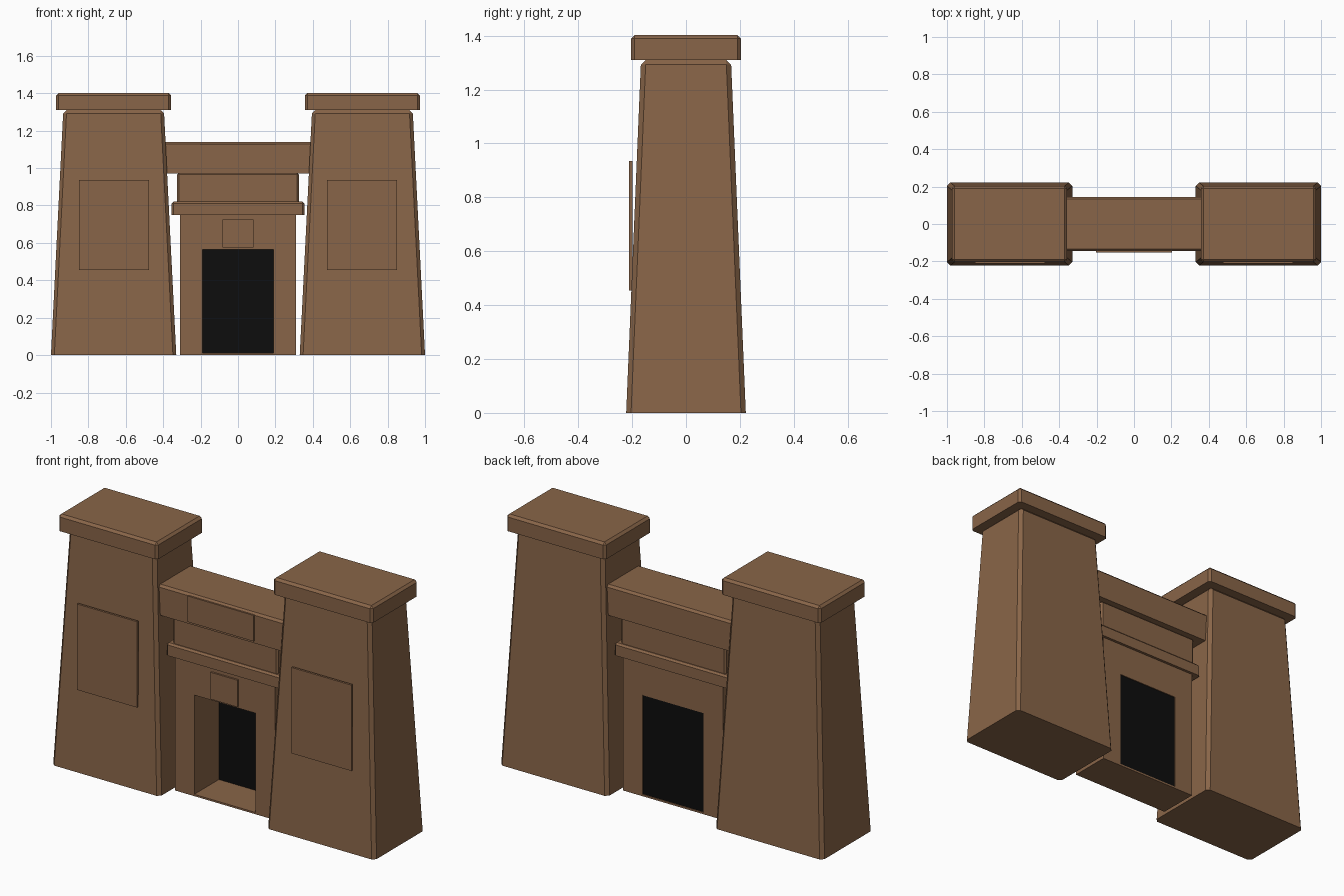
import bpy, bmesh

if "Cube" in bpy.data.objects:
    bpy.data.objects.remove(bpy.data.objects["Cube"])


def material(name, colour):
    m = bpy.data.materials.new(name)
    m.diffuse_color = (*colour, 1.0)
    m.use_nodes = True
    m.node_tree.nodes["Principled BSDF"].inputs["Base Color"].default_value = m.diffuse_color
    return m


SANDSTONE = material("sandstone brown", (0.25, 0.13, 0.065))
DARK = material("doorway black", (0.004, 0.004, 0.004))


def finish(bm, name, mat):
    bmesh.ops.recalc_face_normals(bm, faces=bm.faces)
    me = bpy.data.meshes.new(name)
    bm.to_mesh(me)
    bm.free()
    me.materials.append(mat)
    ob = bpy.data.objects.new(name, me)
    bpy.context.collection.objects.link(ob)
    return ob


def block(name, cx, half_x, y0, y1, z0, z1, bevel=0.0, top=None, mat=SANDSTONE):
    """Box, optionally tapered to half sizes 'top', chamfered on all but its bottom edges."""
    bm = bmesh.new()
    bmesh.ops.create_cube(bm, size=2)
    cy, hy = (y0 + y1) / 2, (y1 - y0) / 2
    for v in bm.verts:
        hx_, hy_ = top if (top and v.co.z > 0) else (half_x, hy)
        v.co = (cx + v.co.x * hx_, cy + v.co.y * hy_, z1 if v.co.z > 0 else z0)
    if bevel:
        edges = [e for e in bm.edges if max(v.co.z for v in e.verts) > z0 + 1e-5]
        bmesh.ops.bevel(bm, geom=edges, offset=bevel, segments=1, affect='EDGES')
    return finish(bm, name, mat)


# Twin tapered towers with cap slabs and raised front panels
for side, s in (("left", -1), ("right", 1)):
    block(f"{side}_tower", s * 0.665, 0.335, -0.222, 0.222, 0, 1.31,
          bevel=0.018, top=(0.269, 0.167))
    block(f"{side}_tower_cap", s * 0.665, 0.307, -0.204, 0.204, 1.31, 1.402, bevel=0.013)
    block(f"{side}_tower_panel", s * 0.663, 0.186, -0.211, -0.199, 0.455, 0.935)

# Gate wall: an upside-down U profile extruded through its depth
profile = [(-0.31, 0), (-0.19, 0), (-0.19, 0.565), (0.19, 0.565),
           (0.19, 0), (0.31, 0), (0.31, 0.755), (-0.31, 0.755)]
bm = bmesh.new()
face = bm.faces.new([bm.verts.new((x, -0.115, z)) for x, z in profile])
ext = bmesh.ops.extrude_face_region(bm, geom=[face])
for v in (g for g in ext["geom"] if isinstance(g, bmesh.types.BMVert)):
    v.co.y = 0.115
bm.faces.ensure_lookup_table()
finish(bm, "gate_wall", SANDSTONE)

# Threshold and dark doorway near the back of the opening
block("threshold", 0, 0.19, -0.115, 0.115, 0, 0.01)
block("doorway", 0, 0.19, 0.102, 0.11, 0.01, 0.565, mat=DARK)

# Cornice, frieze and bridging beam, stacked above the door
block("gate_cornice", 0, 0.355, -0.13, 0.13, 0.75, 0.82, bevel=0.01)
block("gate_frieze", 0, 0.325, -0.115, 0.115, 0.82, 0.975, bevel=0.01)
block("bridge_beam", 0, 0.40, -0.145, 0.145, 0.972, 1.14, bevel=0.012)

# Raised plaques on the beam and over the door
block("beam_plaque", 0, 0.204, -0.153, -0.14, 0.985, 1.13)
block("door_plaque", 0, 0.083, -0.125, -0.11, 0.575, 0.725)
